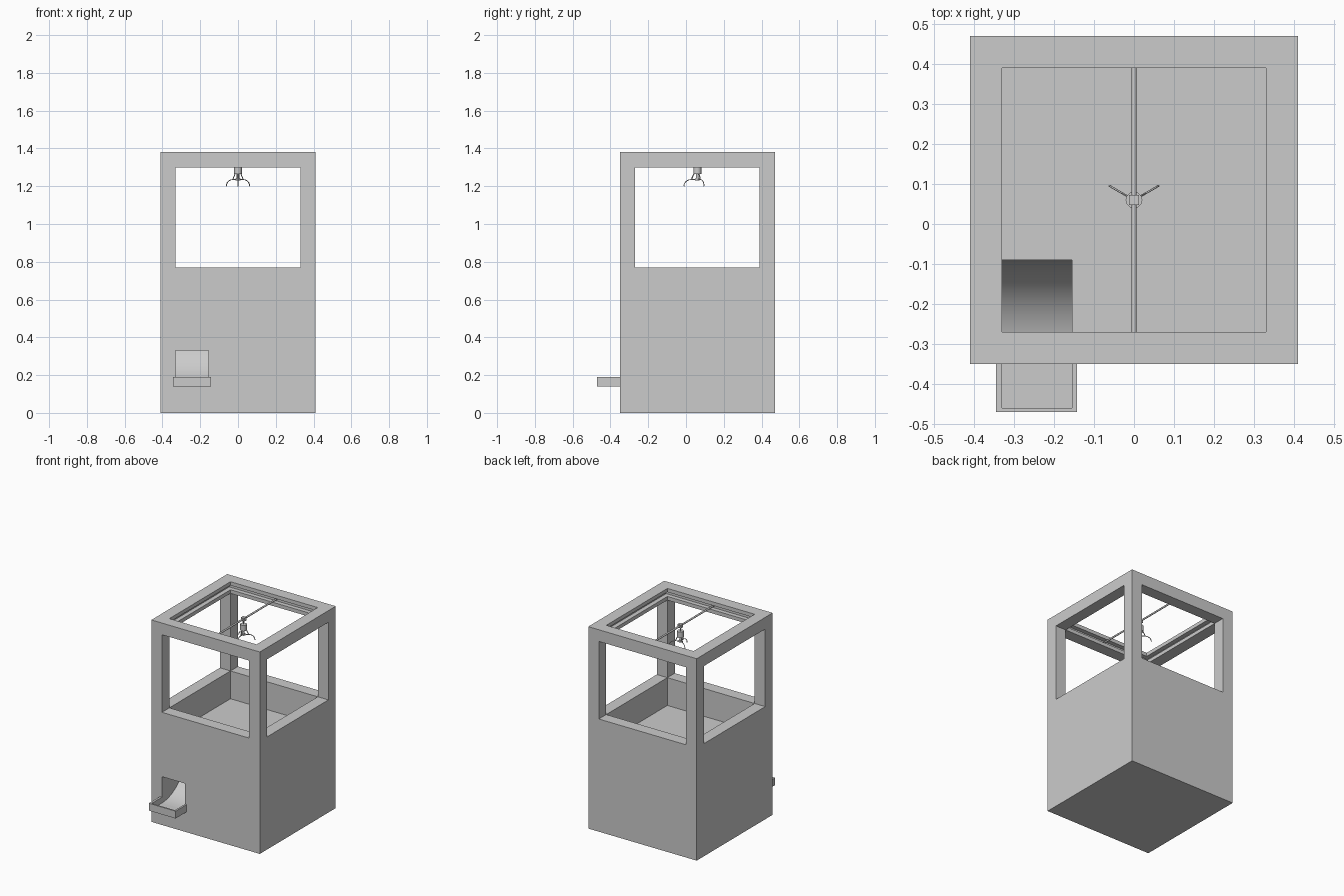
import bpy, bmesh, math
from mathutils import Vector

if "Cube" in bpy.data.objects:
    bpy.data.objects.remove(bpy.data.objects["Cube"], do_unlink=True)

grey = bpy.data.materials.new("plain grey")
grey.use_nodes = True
COLOUR = (0.6, 0.6, 0.6, 1)
grey.diffuse_color = COLOUR
grey.node_tree.nodes["Principled BSDF"].inputs["Base Color"].default_value = COLOUR


def add_object(name, bm):
    bmesh.ops.recalc_face_normals(bm, faces=bm.faces)
    mesh = bpy.data.meshes.new(name)
    bm.to_mesh(mesh)
    bm.free()
    mesh.materials.append(grey)
    ob = bpy.data.objects.new(name, mesh)
    bpy.context.collection.objects.link(ob)
    return ob


def box(name, x, y, z):
    bm = bmesh.new()
    bmesh.ops.create_cube(bm, size=1)
    for v in bm.verts:
        v.co = [lo + (c + 0.5) * (hi - lo) for c, (lo, hi) in zip(v.co, (x, y, z))]
    return add_object(name, bm)


def prism(name, x, profile):
    """Extrude a closed (y, z) profile along x."""
    bm = bmesh.new()
    face = bm.faces.new([bm.verts.new((x[0], y, z)) for y, z in profile])
    new = bmesh.ops.extrude_face_region(bm, geom=[face])["geom"]
    moved = [v for v in new if isinstance(v, bmesh.types.BMVert)]
    bmesh.ops.translate(bm, verts=moved, vec=(x[1] - x[0], 0, 0))
    return add_object(name, bm)


def rod(name, a, b, r1, r2=None, sides=12):
    """Cylinder or cone from point a to point b."""
    a, b = Vector(a), Vector(b)
    bm = bmesh.new()
    bmesh.ops.create_cone(bm, cap_ends=True, segments=sides, radius1=r1,
                          radius2=r1 if r2 is None else r2, depth=(b - a).length)
    ob = add_object(name, bm)
    ob.location = (a + b) / 2
    ob.rotation_euler = (b - a).to_track_quat("Z", "Y").to_euler()
    smooth(ob)
    return ob


def activate(ob):
    bpy.ops.object.select_all(action="DESELECT")
    ob.select_set(True)
    bpy.context.view_layer.objects.active = ob


def smooth(ob):
    activate(ob)
    bpy.ops.object.shade_smooth_by_angle(angle=math.radians(35))


def cut(ob, cutter):
    mod = ob.modifiers.new("cut", "BOOLEAN")
    mod.operation, mod.solver, mod.object = "DIFFERENCE", "EXACT", cutter
    activate(ob)
    bpy.ops.object.modifier_apply(modifier=mod.name)
    bpy.data.objects.remove(cutter, do_unlink=True)


# Cabinet: open well, windows on all sides, rail groove inside the top frame
IN_X, IN_Y = (-0.33, 0.33), (-0.27, 0.39)
WINDOW, FLOOR = (0.77, 1.30), 0.58
cabinet = box("cabinet", (-0.41, 0.41), (-0.35, 0.47), (0, 1.38))
cut(cabinet, box("well_cutter", IN_X, IN_Y, (FLOOR, 1.5)))
cut(cabinet, box("side_window_cutter", (-1, 1), IN_Y, WINDOW))
cut(cabinet, box("front_window_cutter", IN_X, (-1, 1), WINDOW))
cut(cabinet, box("groove_cutter", (-0.36, 0.36), (-0.30, 0.42), (1.325, 1.355)))

# Prize chute: curved slide from the well floor to the front opening
CHUTE_X, BOTTOM, R = (-0.33, -0.155), 0.15, 0.26
arc = [(-0.35 + R * math.sin(t), BOTTOM + R * (1 - math.cos(t)))
       for t in (math.pi / 2 * i / 16 for i in range(17))]
outline = [(-0.4, BOTTOM)] + arc + [(-0.09, 0.65), (-0.27, 0.65), (-0.27, 0.33), (-0.4, 0.33)]
cut(cabinet, prism("chute_cutter", CHUTE_X, outline))
smooth(cabinet)

# Prize tray
tray = box("prize_tray", (-0.345, -0.143), (-0.47, -0.35), (0.14, 0.19))
cut(tray, box("tray_cutter", CHUTE_X, (-0.46, -0.3), (BOTTOM, 0.3)))

# Crossbar and carriage
CY, BAR_Z = 0.06, 1.34
rod("crossbar", (0, -0.30, BAR_Z), (0, 0.42, BAR_Z), 0.006)
box("carriage", (-0.012, 0.012), (CY - 0.012, CY + 0.012), (BAR_Z - 0.012, BAR_Z + 0.012))

# Claw body, hanging below the carriage
for name, z0, z1, r in (("claw_cable", 1.305, BAR_Z, 0.003),
                        ("claw_motor", 1.265, 1.305, 0.021),
                        ("claw_stem", 1.235, 1.265, 0.007),
                        ("claw_hub", 1.230, 1.240, 0.012)):
    rod(name, (0, CY, z0), (0, CY, z1), r)

# Three curved prongs with struts
for i in range(3):
    ang = math.radians(30 + 120 * i)

    def at(r, z):
        return Vector((r * math.cos(ang), CY + r * math.sin(ang), z))

    rod("claw_strut_%d" % (i + 1), at(0.016, 1.27), at(0.032, 1.235), 0.003, sides=6)
    curve = bpy.data.curves.new("claw_prong", "CURVE")
    curve.dimensions = "3D"
    curve.bevel_depth, curve.bevel_resolution, curve.use_fill_caps = 0.0025, 1, True
    points = [at(0.008, 1.235), at(0.035, 1.235)]
    points += [at(0.035 + 0.036 * math.sin(t), 1.20 + 0.035 * math.cos(t))
               for t in (math.pi / 2 * k / 6 for k in range(1, 7))]
    spline = curve.splines.new("POLY")
    spline.points.add(len(points) - 1)
    for p, co in zip(spline.points, points):
        p.co = (*co, 1)
    curve.materials.append(grey)
    prong = bpy.data.objects.new("claw_prong_%d" % (i + 1), curve)
    bpy.context.collection.objects.link(prong)
